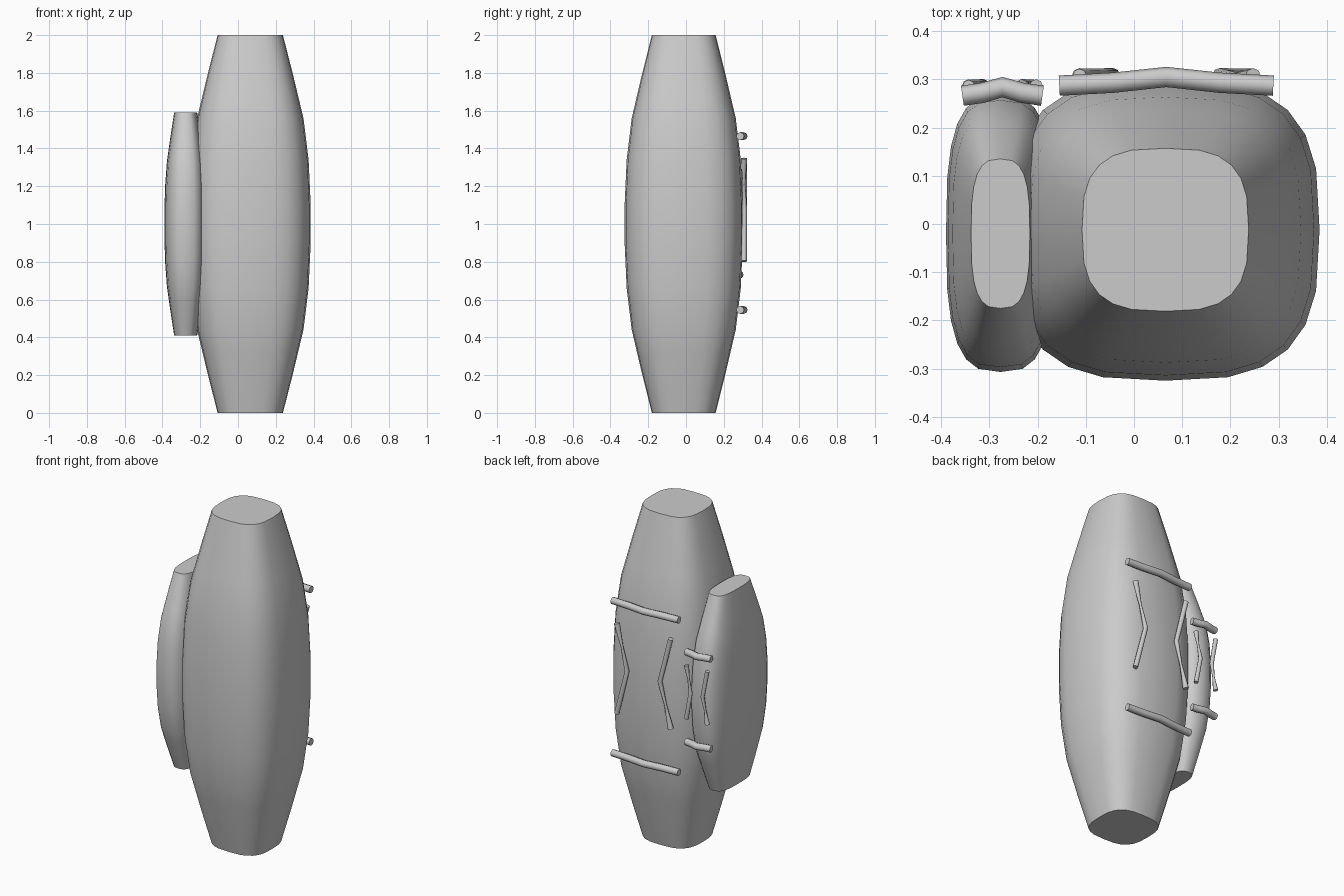
import bpy, bmesh, math

if "Cube" in bpy.data.objects:
    bpy.data.objects.remove(bpy.data.objects["Cube"])

# Height fraction and relative width of the barrel-like pod profile
PROFILE = [(0, .54), (.05, .62), (.1, .70), (.16, .79), (.22, .88), (.33, .965), (.45, 1), (.55, 1),
           (.67, .965), (.78, .88), (.84, .79), (.9, .70), (.95, .62), (1, .54)]
SIDES = 24


def finish(ob, angle):
    bpy.ops.object.select_all(action='DESELECT')
    ob.select_set(True)
    bpy.context.view_layer.objects.active = ob
    bpy.ops.object.shade_smooth_by_angle(angle=math.radians(angle))


def rounded(v):
    return math.copysign(abs(v) ** (2 / 3), v)


def pod(name, cx, cy, hx, hy, z0, z1):
    bm = bmesh.new()
    rings = []
    for t, w in PROFILE:
        ring = []
        for i in range(SIDES):
            a = 2 * math.pi * i / SIDES
            ring.append(bm.verts.new((cx + hx * w * rounded(math.cos(a)),
                                      cy + hy * w * rounded(math.sin(a)),
                                      z0 + (z1 - z0) * t)))
        rings.append(ring)
    for lo, hi in zip(rings, rings[1:]):
        for i in range(SIDES):
            j = (i + 1) % SIDES
            bm.faces.new((lo[i], lo[j], hi[j], hi[i]))
    bm.faces.new(rings[0][::-1])
    bm.faces.new(rings[-1])
    me = bpy.data.meshes.new(name)
    bm.to_mesh(me)
    bm.free()
    ob = bpy.data.objects.new(name, me)
    bpy.context.collection.objects.link(ob)
    finish(ob, 50)


def tube(name, points, radius):
    # points: (x, y, z, relative radius)
    cu = bpy.data.curves.new(name, 'CURVE')
    cu.dimensions = '3D'
    cu.bevel_depth = radius
    cu.bevel_resolution = 2
    cu.use_fill_caps = True
    sp = cu.splines.new('POLY')
    sp.points.add(len(points) - 1)
    for p, (x, y, z, r) in zip(sp.points, points):
        p.co = (x, y, z, 1)
        p.radius = r
    ob = bpy.data.objects.new(name, cu)
    bpy.context.collection.objects.link(ob)
    bpy.ops.object.select_all(action='DESELECT')
    ob.select_set(True)
    bpy.context.view_layer.objects.active = ob
    bpy.ops.object.convert(target='MESH')
    finish(bpy.context.object, 50)


def fittings(prefix, cx, y, half, end, mid, s, bar_r, strap_r):
    # Two slightly bowed crossbars
    for tag, z in (("upper", 1 + .465 * s), ("lower", 1 - .455 * s)):
        tube(f"{prefix}_{tag}_bar",
             [(cx - half, y, z, 1), (cx - half / 2, y + .006, z, 1), (cx, y + .018, z, 1),
              (cx + half / 2, y + .006, z, 1), (cx + half, y, z, 1)], bar_r)
    # Two bent straps, each with one pinched half
    zc, h = 1 + .075 * s, .272 * s
    for side in (1, -1):
        q = (end + mid) / 2
        tube(f"{prefix}_strap_{'right' if side > 0 else 'left'}",
             [(cx + side * end, y + .02, zc + side * h, 1.1),
              (cx + side * q, y + .02, zc + side * h / 2, .5),
              (cx + side * mid, y + .023, zc, .9),
              (cx + side * end, y + .02, zc - side * h, 1)], strap_r)


# Main pack and the slim side pack
pod("main_pod", .065, -.012, .32, .313, 0, 2)
pod("side_pod", -.277, -.02, .113, .287, .41, 1.59)

# Bars and straps on the backs
fittings("main", .067, .287, .222, .18, .11, 1, .021, .015)
fittings("side", -.273, .266, .083, .07, .04, .59, .021, .013)
